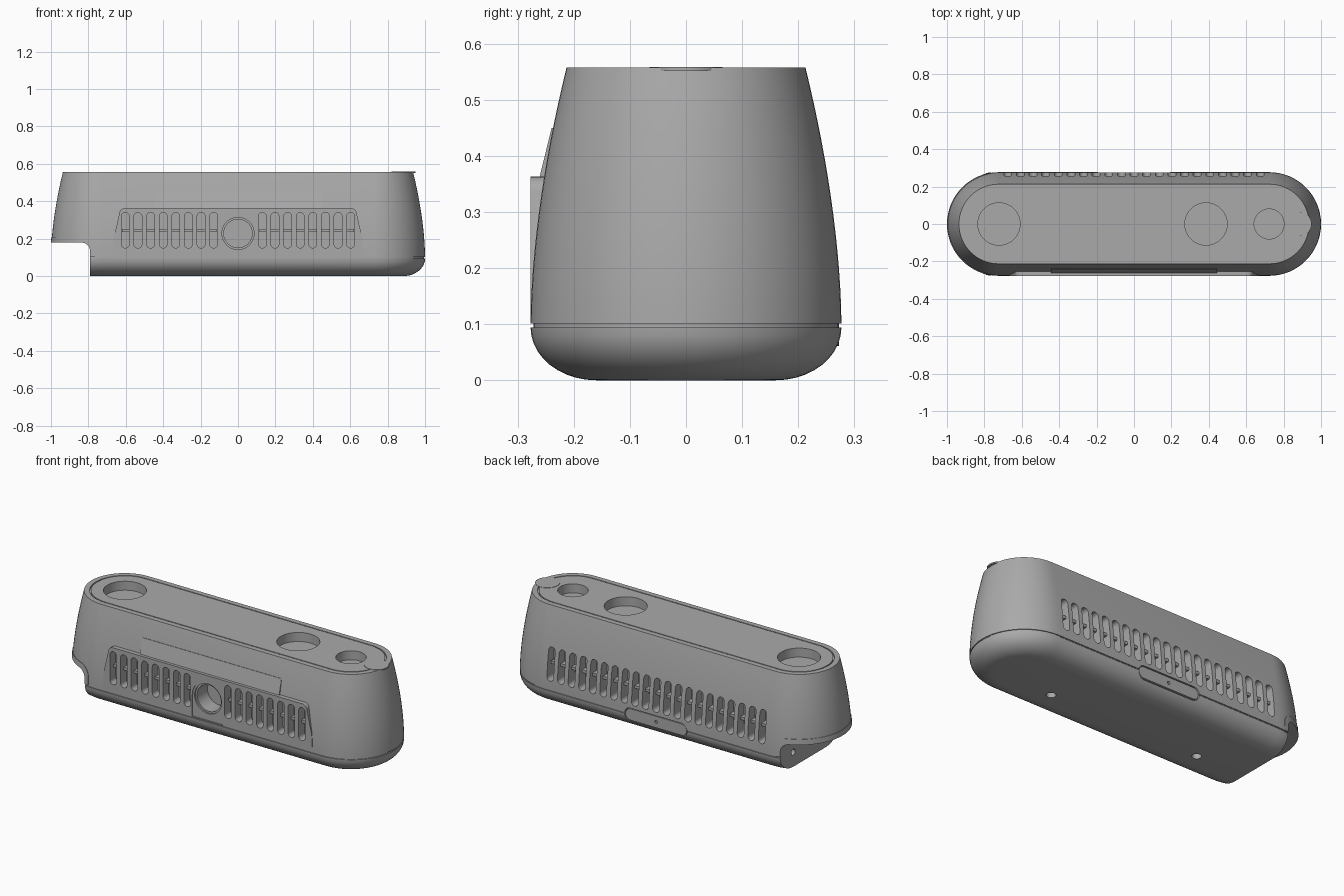
import bpy, bmesh
from math import sin, cos, pi

if "Cube" in bpy.data.objects:
    bpy.data.objects.remove(bpy.data.objects["Cube"], do_unlink=True)

# One grey finish for the whole casing
grey = bpy.data.materials.new("casing_grey")
grey.use_nodes = True
GREY = (0.4, 0.4, 0.4, 1)
grey.diffuse_color = GREY
grey.node_tree.nodes["Principled BSDF"].inputs["Base Color"].default_value = GREY

CAP_X = 0.723      # centre of each rounded end
PITCH = 0.0675     # vent spacing


def finish(name, bm):
    bmesh.ops.recalc_face_normals(bm, faces=bm.faces)
    mesh = bpy.data.meshes.new(name)
    bm.to_mesh(mesh)
    bm.free()
    mesh.materials.append(grey)
    ob = bpy.data.objects.new(name, mesh)
    bpy.context.collection.objects.link(ob)
    return ob


def loft(bm, rings):
    rows = [[bm.verts.new(p) for p in ring] for ring in rings]
    n = len(rows[0])
    for a, b in zip(rows, rows[1:]):
        for i in range(n):
            j = (i + 1) % n
            bm.faces.new((a[i], a[j], b[j], b[i]))
    bm.faces.new(rows[0][::-1])
    bm.faces.new(rows[-1])


def place(axis, u, v, w):
    return {"x": (w, u, v), "y": (u, w, v), "z": (u, v, w)}[axis]


def add_prism(bm, pts, lo, hi, axis="y"):
    loft(bm, [[place(axis, u, v, w) for u, v in pts] for w in (lo, hi)])


def prism(name, pts, lo, hi, axis="y"):
    bm = bmesh.new()
    add_prism(bm, pts, lo, hi, axis)
    return finish(name, bm)


def arc(cx, cy, r, start, end, n=12):
    return [(cx + r * cos(start + (end - start) * i / n),
             cy + r * sin(start + (end - start) * i / n)) for i in range(n + 1)]


def circle(cx, cy, r, n=40):
    return arc(cx, cy, r, 0, 2 * pi, n)[:-1]


def tall_slot(x, z0, z1, r):
    return arc(x, z1 - r, r, 0, pi, 10) + arc(x, z0 + r, r, pi, 2 * pi, 10)


def wide_slot(hx, z, r):
    return arc(hx - r, z, r, -pi / 2, pi / 2) + arc(r - hx, z, r, pi / 2, 1.5 * pi)


def boolean(ob, tool, operation="DIFFERENCE"):
    mod = ob.modifiers.new("boolean", "BOOLEAN")
    mod.operation, mod.solver, mod.object = operation, "EXACT", tool
    bpy.context.view_layer.objects.active = ob
    bpy.ops.object.modifier_apply(modifier=mod.name)
    bpy.data.objects.remove(tool, do_unlink=True)


def wall(z):
    return 0.277 - 0.064 * ((z - 0.1) / 0.457) ** 1.75


def casing(name, profile):
    bm = bmesh.new()
    loft(bm, [[(x, y, z) for x, y in
               arc(CAP_X, 0, r, -pi / 2, pi / 2, 32) + arc(-CAP_X, 0, r, pi / 2, 1.5 * pi, 32)]
              for r, z in profile])
    return finish(name, bm)


# Casing: rounded base, seam groove, tapering wall, groove around the lid
turns = [i * pi / 20 for i in range(11)]
heights = [0.101 + 0.456 * i / 14 for i in range(15)]
profile = [(0.16 + 0.117 * sin(t), 0.094 * (1 - cos(t))) for t in turns]
profile += [(0.272, 0.094), (0.272, 0.101)]
profile += [(wall(z), z) for z in heights]
profile += [(0.184, 0.557), (0.184, 0.549), (0.178, 0.549), (0.178, 0.557)]
body = casing("casing", profile)

# Raised flat front panel
panel = ([(-0.67, 0.102), (0.67, 0.102), (0.665, 0.2)]
         + arc(0.605, 0.333, 0.03, 0, pi / 2, 6) + arc(-0.605, 0.333, 0.03, pi / 2, pi, 6)
         + [(-0.665, 0.2)])
boolean(body, prism("front_panel_block", panel, -0.2775, -0.2), "UNION")

# Stepped-down end: everything below the overhang is removed
notch = [(-1.2, -0.1), (-0.79, -0.1)] + arc(-0.835, 0.135, 0.045, 0, pi / 2, 8) + [(-1.2, 0.18)]
boolean(body, prism("end_notch", notch, -0.5, 0.5))

# Arched port recess, cut before the round opening
arch = [(-0.098, 0.103), (0.098, 0.103)] + arc(0, 0.228, 0.098, 0, pi, 24)
boolean(body, prism("port_arch", arch, -0.3, -0.273))
for radius, depth in ((0.086, -0.264), (0.076, -0.17)):
    boolean(body, prism("port_bore", circle(0, 0.228, radius), -0.3, depth))

# Vents, top wells, base holes and rear hatch recess
bm = bmesh.new()
for i in range(8):
    for side in (-1, 1):
        add_prism(bm, tall_slot(side * (0.13 + i * PITCH), 0.15, 0.34, 0.021), -0.3, -0.225)
for i in range(-10, 11):
    add_prism(bm, tall_slot(i * PITCH, 0.15, 0.34, 0.021), 0.21, 0.3)
for x, r in ((-0.722, 0.113), (0.385, 0.113), (0.722, 0.08)):
    add_prism(bm, circle(x, 0, r), 0.505, 0.6, "z")
for side in (-1, 1):
    add_prism(bm, circle(side * 0.48, -0.08, 0.025, 20), -0.05, 0.05, "z")
add_prism(bm, wide_slot(0.2, 0.094, 0.038), 0.26, 0.3)
add_prism(bm, circle(0.15, 0.085, 0.018, 20), -0.85, -0.74, "x")
boolean(body, finish("openings", bm))

# Rear hatch with a pinhole
hatch = prism("rear_hatch", wide_slot(0.195, 0.094, 0.033), 0.25, 0.273)
boolean(hatch, prism("pinhole", circle(0, 0.094, 0.009, 16), 0.262, 0.3))

# Cross ribs behind the vents
for name, x0, x1, y0, y1 in (("front_rib_right", -0.62, -0.115, -0.25, -0.22),
                             ("front_rib_left", 0.115, 0.62, -0.25, -0.22),
                             ("rear_rib", -0.69, 0.69, 0.205, 0.245)):
    prism(name, [(x0, 0.237), (x1, 0.237), (x1, 0.253), (x0, 0.253)], y0, y1)

# Slim strip above the front panel
prism("front_strip", [(-0.261, 0.362), (-0.2395, 0.45), (-0.22, 0.45), (-0.22, 0.362)],
      -0.445, 0.445, "x")

# Lip around the stepped-down end
lip = casing("notch_lip", [(wall(z) + 0.003, z) for z in heights])
band = ([(-0.791, 0.102), (-0.765, 0.102)] + arc(-0.825, 0.15, 0.06, 0, pi / 2, 8)
        + [(-1.2, 0.21), (-1.2, 0.179)] + arc(-0.836, 0.134, 0.045, pi / 2, 0, 8))
boolean(lip, prism("lip_band", band, -0.5, 0.5), "INTERSECT")

# Finger tab on the lid edge
prism("lid_tab", circle(0.885, 0, 0.065), 0.551, 0.5585, "z")

# Smooth curves, crisp edges
for ob in bpy.context.collection.objects:
    if ob.type == "MESH" and grey.name in ob.data.materials:
        bpy.ops.object.select_all(action="DESELECT")
        ob.select_set(True)
        bpy.context.view_layer.objects.active = ob
        bpy.ops.object.shade_smooth_by_angle(angle=pi / 6)
